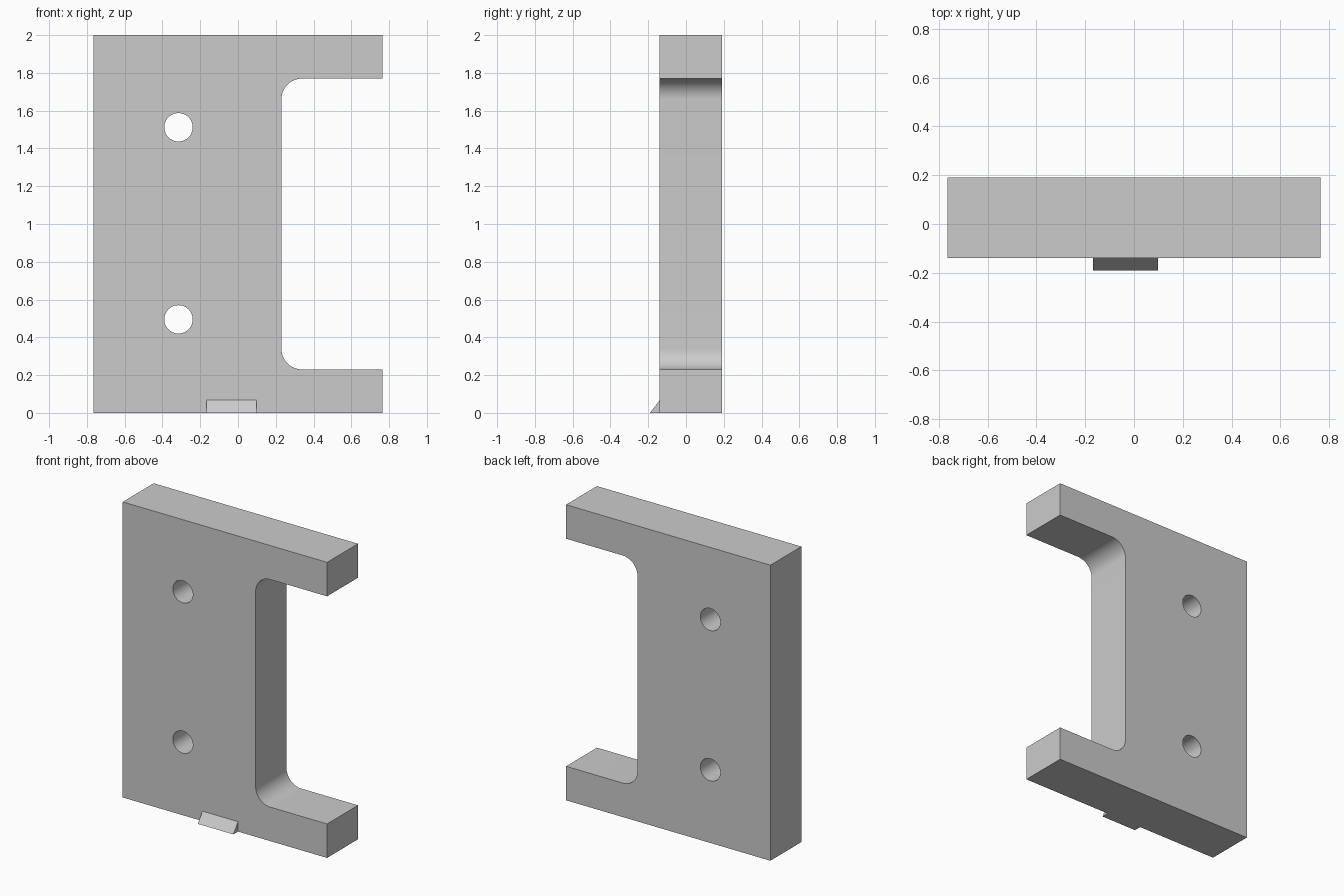
import bpy, bmesh
from math import pi, sin, cos

cube = bpy.data.objects.get("Cube")
if cube:
    bpy.data.objects.remove(cube, do_unlink=True)

# Single flat colour
grey = bpy.data.materials.new("plain_grey")
grey.use_nodes = True
colour = (0.6, 0.6, 0.6, 1)
grey.diffuse_color = colour
grey.node_tree.nodes["Principled BSDF"].inputs["Base Color"].default_value = colour

FRONT, BACK = -0.14, 0.19


def prism(name, points, offset):
    """Extrude a closed outline of 3D points along offset."""
    bm = bmesh.new()
    face = bm.faces.new([bm.verts.new(p) for p in points])
    out = bmesh.ops.extrude_face_region(bm, geom=[face])
    moved = [v for v in out["geom"] if isinstance(v, bmesh.types.BMVert)]
    bmesh.ops.translate(bm, verts=moved, vec=offset)
    bmesh.ops.recalc_face_normals(bm, faces=bm.faces)
    mesh = bpy.data.meshes.new(name)
    bm.to_mesh(mesh)
    bm.free()
    mesh.materials.append(grey)
    obj = bpy.data.objects.new(name, mesh)
    bpy.context.collection.objects.link(obj)
    return obj


def arc(x, z, radius, start, end, steps):
    angles = [start + (end - start) * i / steps for i in range(steps + 1)]
    return [(x + radius * cos(a), z + radius * sin(a)) for a in angles]


# C-shaped plate with rounded inner corners
side, inner, arm, height, r = 0.765, 0.23, 0.23, 2.0, 0.11
outline = [(-side, 0), (side, 0), (side, arm)]
outline += arc(inner + r, arm + r, r, 1.5 * pi, pi, 16)
outline += arc(inner + r, height - arm - r, r, pi, pi / 2, 16)
outline += [(side, height - arm), (side, height), (-side, height)]
plate = prism("plate", [(x, FRONT, z) for x, z in outline], (0, BACK - FRONT, 0))

# Two through holes
for i, z in enumerate((0.495, 1.512)):
    ring = arc(-0.315, z, 0.075, 0, 2 * pi, 48)[:-1]
    cutter = prism(f"hole_cutter_{i + 1}", [(x, FRONT - 0.1, y) for x, y in ring],
                   (0, BACK - FRONT + 0.2, 0))
    cutter.hide_render = True
    cutter.hide_set(True)
    hole = plate.modifiers.new(f"hole_{i + 1}", "BOOLEAN")
    hole.operation = "DIFFERENCE"
    hole.solver = "EXACT"
    hole.object = cutter

# Apply the cuts and remove the cutters
bpy.context.view_layer.update()
bpy.context.view_layer.objects.active = plate
plate.select_set(True)
for mod in list(plate.modifiers):
    cutter = mod.object
    bpy.ops.object.modifier_apply(modifier=mod.name)
    bpy.data.objects.remove(cutter, do_unlink=True)
bpy.ops.object.shade_smooth_by_angle(angle=pi / 6)

# Small wedge at the foot of the front
prism("front_wedge", [(-0.168, FRONT, 0), (-0.168, FRONT - 0.05, 0),
                      (-0.168, FRONT, 0.067)], (0.266, 0, 0))
